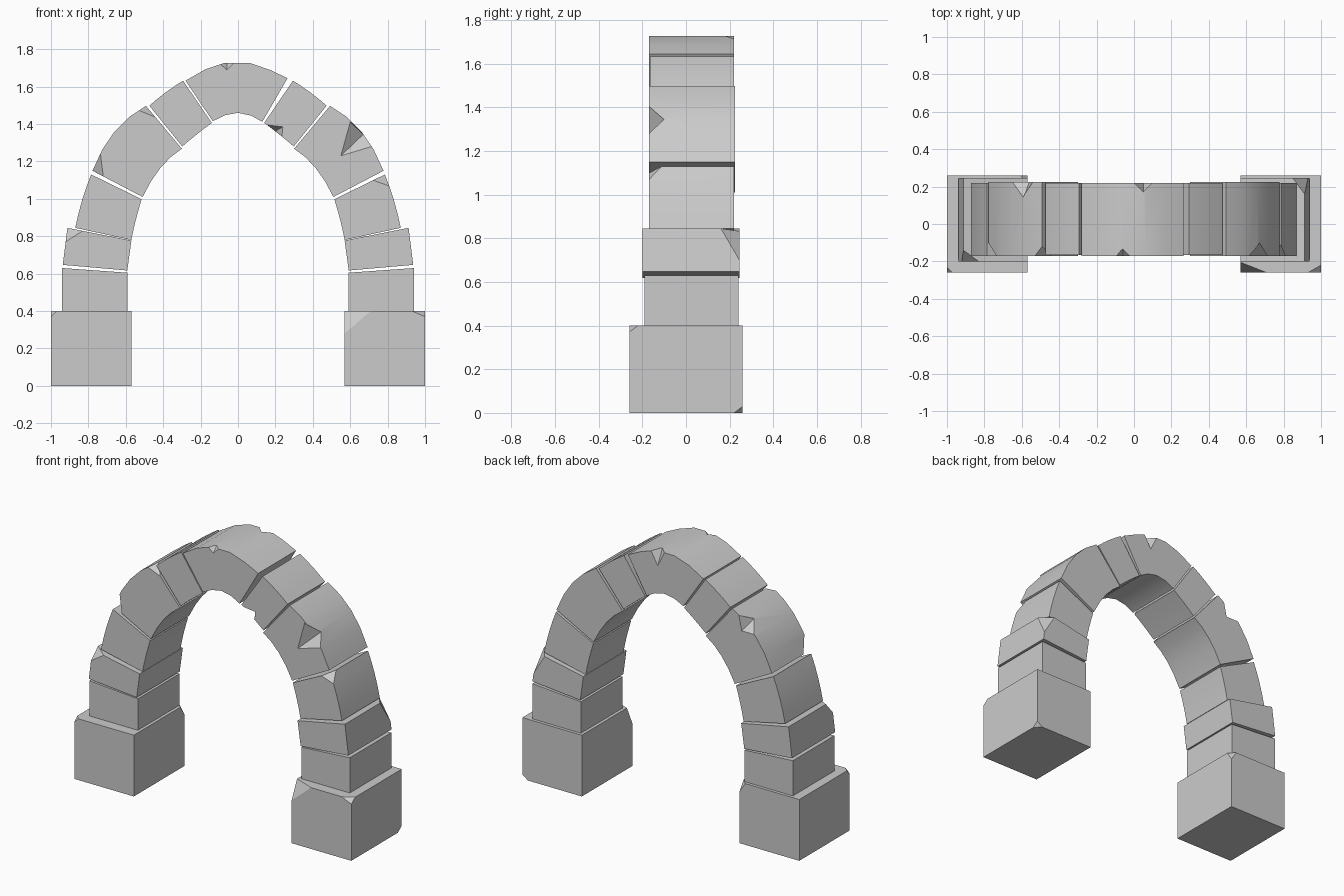
import bpy, bmesh
from mathutils import Vector

if "Cube" in bpy.data.objects:
    bpy.data.objects.remove(bpy.data.objects["Cube"])


def arc(pts, n=4):
    """Straight line for two points, sampled parabola through three."""
    if len(pts) == 2:
        return list(pts)
    a, m, b = (Vector(p) for p in pts)
    c = 2 * m - (a + b) / 2
    return [tuple((1 - t)**2 * a + 2 * t * (1 - t) * c + t * t * b)
            for t in (i / n for i in range(n + 1))]


def link(name, bm):
    me = bpy.data.meshes.new(name)
    bm.to_mesh(me)
    bm.free()
    ob = bpy.data.objects.new(name, me)
    bpy.context.collection.objects.link(ob)
    return ob


def stone(name, profile, y0, y1, chips=()):
    """Extrude an xz profile in y, then slice off corners by three-point planes."""
    bm = bmesh.new()
    face = bm.faces.new([bm.verts.new((x, y0, z)) for x, z in profile])
    new = bmesh.ops.extrude_face_region(bm, geom=[face])["geom"]
    bmesh.ops.translate(bm, vec=(0, y1 - y0, 0),
                        verts=[g for g in new if isinstance(g, bmesh.types.BMVert)])
    bmesh.ops.recalc_face_normals(bm, faces=bm.faces[:])
    mid = sum((v.co for v in bm.verts), Vector()) / len(bm.verts)
    for chip in chips:
        a, b, c = (Vector(p) for p in chip)
        n = (b - a).cross(c - a)
        if n.dot(a - mid) < 0:
            n = -n
        cut = bmesh.ops.bisect_plane(bm, geom=bm.verts[:] + bm.edges[:] + bm.faces[:],
                                     plane_co=a, plane_no=n, clear_outer=True)["geom_cut"]
        bmesh.ops.holes_fill(bm, edges=[e for e in cut if isinstance(e, bmesh.types.BMEdge)])
    bmesh.ops.recalc_face_normals(bm, faces=bm.faces[:])
    return link(name, bm)


def notch(ob, *pts):
    """Knock a wedge out of an edge: the cutter is the hull of the points."""
    bm = bmesh.new()
    for p in pts:
        bm.verts.new(p)
    bmesh.ops.convex_hull(bm, input=bm.verts[:])
    bmesh.ops.recalc_face_normals(bm, faces=bm.faces[:])
    cutter = link("notch_cutter", bm)
    cutter.hide_render = True
    mod = ob.modifiers.new("notch", 'BOOLEAN')
    mod.operation, mod.solver, mod.object = 'DIFFERENCE', 'EXACT', cutter
    bpy.context.view_layer.objects.active = ob
    bpy.ops.object.modifier_apply(modifier=mod.name)
    bpy.data.objects.remove(cutter)


# right-hand half of the arch: name, outer curve upward, inner curve upward, depth
HALF = [
    ("base", [(1.0, 0), (1.0, .4)], [(.57, 0), (.57, .4)], -.26, .26),
    ("pier_stone", [(.94, .4), (.94, .63)], [(.59, .4), (.59, .605)], -.19, .24),
    ("springer", [(.937, .647), (.912, .845)], [(.592, .617), (.57, .777)], -.2, .245),
    ("lower_voussoir", [(.87, .845), (.833, .995), (.785, 1.13)],
     [(.57, .78), (.547, .885), (.515, .998)], -.17, .22),
    ("middle_voussoir", [(.778, 1.15), (.66, 1.36), (.492, 1.497)],
     [(.51, 1.01), (.415, 1.165), (.3, 1.268)], -.17, .225),
    ("upper_voussoir", [(.474, 1.498), (.388, 1.568), (.294, 1.632)],
     [(.298, 1.28), (.22, 1.345), (.14, 1.406)], -.165, .22),
]

# broken corners, each a plane through three points
CHIPS = {
    "right_base": [((.57, -.26, .28), (.71, -.26, .4), (.57, -.205, .4)),
                   ((.93, -.26, .4), (1, -.22, .4), (1, -.26, .37)),
                   ((.96, .26, 0), (1, .22, 0), (1, .26, .03))],
    "left_base": [((-.57, .26, .34), (-.61, .26, .4), (-.57, .22, .4)),
                  ((-1, -.26, .37), (-.97, -.26, .4), (-1, -.23, .4))],
    "left_springer": [((-.922, -.2, .77), (-.83, -.2, .829), (-.912, -.14, .845))],
    "right_springer": [((.912, .16, .845), (.93, .245, .7), (.85, .245, .832))],
    "right_lower_voussoir": [((.72, -.17, 1.1), (.805, -.17, 1.07), (.785, -.11, 1.13))],
    "left_middle_voussoir": [((-.735, -.17, 1.235), (-.72, -.17, 1.12), (-.778, -.1, 1.15)),
                             ((-.535, -.17, 1.475), (-.45, -.17, 1.44), (-.492, -.12, 1.497))],
}

stones = {}
for side, s in (("left", -1), ("right", 1)):
    for part, outer, inner, y0, y1 in HALF:
        name = f"{side}_{part}"
        prof = [(s * x, z) for x, z in arc(outer) + arc(inner)[::-1]]
        stones[name] = stone(name, prof, y0, y1, CHIPS.get(name, ()))

# keystone spanning the crown
crown = [(-.28, 1.632), (-.176, 1.692), (-.07, 1.727), (.06, 1.727), (.17, 1.69), (.265, 1.645)]
soffit = [(.13, 1.412), (.07, 1.445), (0, 1.46), (-.07, 1.447), (-.135, 1.415)]
key = stones["keystone"] = stone("keystone", crown + soffit, -.17, .22)

# wedges knocked out of the edges; the last point lies outside the stone
notch(key, (-.06, -.17, 1.69), (-.10, -.17, 1.725), (-.02, -.17, 1.73),
      (-.06, -.13, 1.73), (-.06, -.25, 1.85))
notch(key, (.05, .22, 1.63), (0, .22, 1.73), (.1, .22, 1.72), (.05, .17, 1.73), (.05, .3, 1.85))
notch(stones["right_middle_voussoir"], (.55, -.17, 1.23), (.6, -.17, 1.41), (.715, -.17, 1.28),
      (.67, -.10, 1.345), (.78, -.3, 1.43))
notch(stones["left_middle_voussoir"], (-.56, .225, 1.37), (-.65, .225, 1.37), (-.54, .225, 1.465),
      (-.59, .14, 1.425), (-.72, .3, 1.55))
notch(stones["right_upper_voussoir"], (.24, -.165, 1.385), (.155, -.165, 1.395),
      (.235, -.165, 1.335), (.2, -.10, 1.362), (.12, -.25, 1.28))

# smooth curved faces, crisp stone edges
bpy.ops.object.select_all(action='DESELECT')
for ob in stones.values():
    ob.select_set(True)
bpy.context.view_layer.objects.active = key
bpy.ops.object.shade_smooth_by_angle(angle=0.35)
